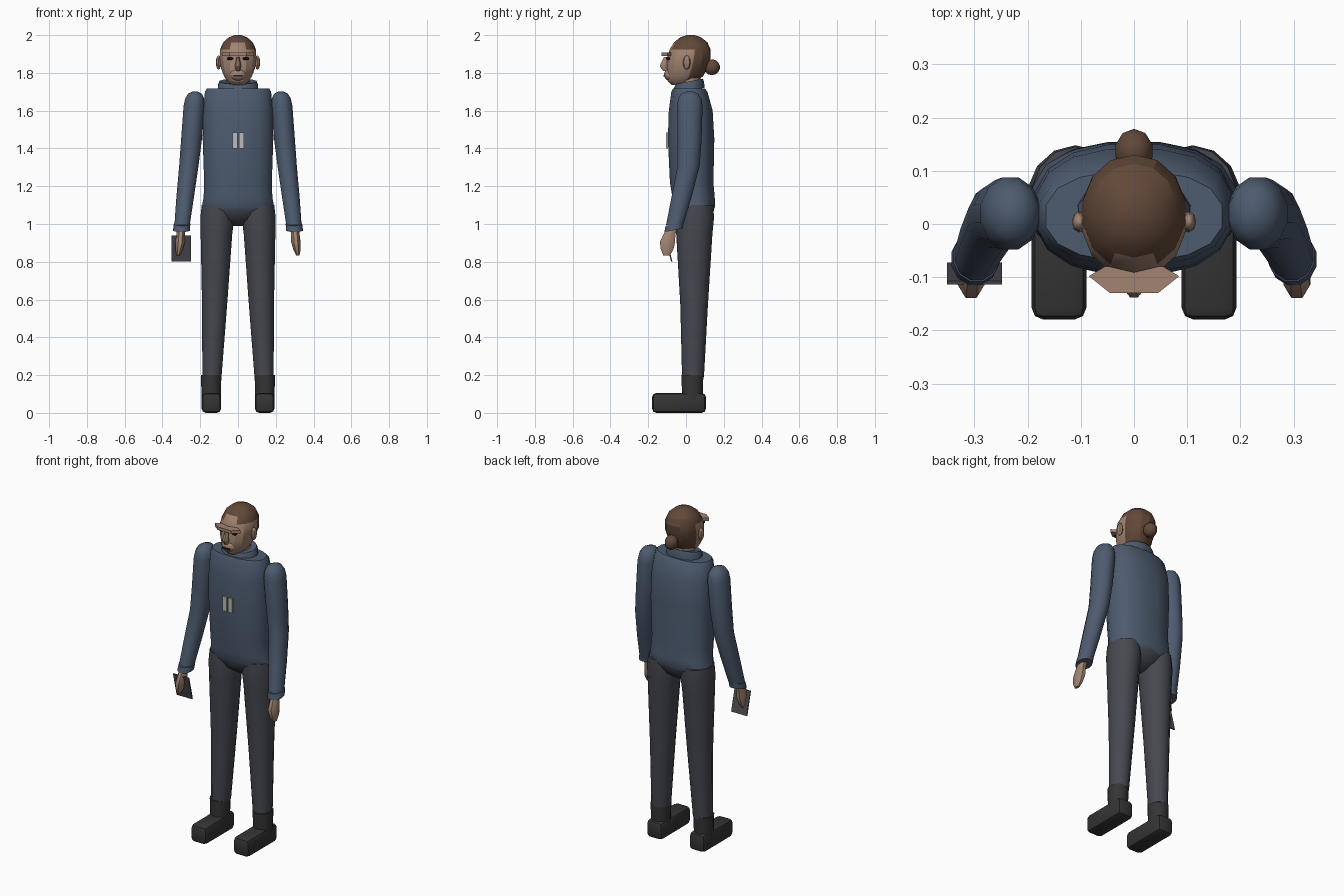
import bpy, bmesh
from math import sin, cos, pi, radians, copysign
from mathutils import Matrix

if "Cube" in bpy.data.objects:
    bpy.data.objects.remove(bpy.data.objects["Cube"])


def material(name, r, g, b):
    m = bpy.data.materials.new(name)
    m.diffuse_color = (r, g, b, 1)
    m.use_nodes = True
    m.node_tree.nodes["Principled BSDF"].inputs["Base Color"].default_value = m.diffuse_color
    return m


JACKET = material("jacket_blue", .075, .105, .16)
TROUSER = material("trouser_grey", .062, .065, .08)
BOOT = material("boot_black", .035, .035, .036)
SKIN = material("skin", .36, .23, .165)
HAIR = material("hair_brown", .12, .065, .04)
DARK = material("dark", .02, .015, .013)
BADGE = material("badge_silver", .5, .5, .48)
SLATE = material("slate_grey", .07, .07, .08)


def finish(name, bm, mat, angle=40):
    bmesh.ops.recalc_face_normals(bm, faces=bm.faces)
    me = bpy.data.meshes.new(name)
    bm.to_mesh(me)
    bm.free()
    ob = bpy.data.objects.new(name, me)
    bpy.context.collection.objects.link(ob)
    me.materials.append(mat)
    bpy.ops.object.select_all(action='DESELECT')
    ob.select_set(True)
    bpy.context.view_layer.objects.active = ob
    if angle:
        bpy.ops.object.shade_smooth_by_angle(angle=radians(angle))
    return ob


def loft(name, rings, mat, n=12, power=1.0, tilt=0.0, side=1, angle=40):
    """Skin horizontal elliptical rings (x, y, z, rx, ry) from top to bottom."""
    bm = bmesh.new()
    loops = []
    for x, y, z, rx, ry in rings:
        loop = []
        for i in range(n):
            a = 2 * pi * (i + .5) / n
            c, s = cos(a), sin(a)
            px = rx * copysign(abs(c) ** power, c)
            py = ry * copysign(abs(s) ** power, s)
            loop.append(bm.verts.new((side * (x + px), y + py, z + tilt * py)))
        loops.append(loop)
    for a, b in zip(loops, loops[1:]):
        for i in range(n):
            j = (i + 1) % n
            bm.faces.new((a[i], a[j], b[j], b[i]))
    bm.faces.new(loops[0])
    bm.faces.new(loops[-1])
    return finish(name, bm, mat, angle)


def box(name, loc, size, mat, rot=0, bevel=0):
    bm = bmesh.new()
    bmesh.ops.create_cube(bm, size=1)
    bmesh.ops.scale(bm, vec=size, verts=bm.verts)
    if bevel:
        bmesh.ops.bevel(bm, geom=bm.edges[:], offset=bevel, segments=2, profile=.5, affect='EDGES')
    bmesh.ops.transform(bm, matrix=Matrix.Translation(loc) @ Matrix.Rotation(rot, 4, 'X'), verts=bm.verts)
    return finish(name, bm, mat, 40 if bevel else 0)


def ball(name, loc, radii, mat, u=10, v=7):
    bm = bmesh.new()
    bmesh.ops.create_uvsphere(bm, u_segments=u, v_segments=v, radius=1)
    bmesh.ops.scale(bm, vec=radii, verts=bm.verts)
    bmesh.ops.translate(bm, vec=loc, verts=bm.verts)
    return finish(name, bm, mat)


def prism(name, outline, z0, z1, mat):
    """Extrude an (x, y) outline upward."""
    bm = bmesh.new()
    f = bm.faces.new([bm.verts.new((x, y, z0)) for x, y in outline])
    top = bmesh.ops.extrude_face_region(bm, geom=[f])['geom']
    bmesh.ops.translate(bm, vec=(0, 0, z1 - z0), verts=[v for v in top if isinstance(v, bmesh.types.BMVert)])
    return finish(name, bm, mat, 0)


# Jacket body, hips and collar
loft("jacket", [(0, .015, 1.718, .168, .085), (0, .018, 1.70, .178, .097),
                (0, .025, 1.60, .188, .118), (0, .027, 1.45, .19, .125),
                (0, .03, 1.22, .182, .117), (0, .04, 1.14, .185, .114),
                (0, .043, 1.09, .195, .113), (0, .043, 1.07, .18, .10)], JACKET, 16, .85)
loft("hips", [(0, .043, 1.11, .18, .108), (0, .043, 1.07, .165, .105),
              (0, .043, 1.025, .11, .08), (0, .043, .99, .035, .03)], TROUSER, 14)
loft("collar", [(0, .018, 1.752, .085, .062), (0, .018, 1.755, .10, .072),
                (0, .016, 1.735, .108, .08), (0, .016, 1.705, .11, .082)], JACKET, 14, 1, .2)
loft("neck", [(0, .02, 1.80, .062, .06), (0, .018, 1.71, .065, .06)], SKIN, 12)
for x in (-.0165, .0195):
    box("chest_badge", (x, -.1, 1.443), (.026, .01, .085), BADGE)

# Head, with the hair area on the crown and back
head = loft("head", [(0, .025, 2.0, .018, .02), (0, .025, 1.988, .05, .055),
                     (0, .025, 1.962, .08, .088), (0, .022, 1.925, .097, .108),
                     (0, .014, 1.875, .10, .115), (0, .004, 1.825, .092, .108),
                     (0, -.006, 1.785, .077, .098), (0, -.018, 1.755, .058, .078),
                     (0, -.03, 1.735, .032, .045)], SKIN, 14, .95, angle=25)
head.data.materials.append(HAIR)
for p in head.data.polygons:
    c = p.center
    if (c.z > 1.935 and c.y > -.065) or (c.y > .02 and c.z > 1.765):
        p.material_index = 1
ball("hair_bun", (0, .137, 1.83), (.037, .043, .042), HAIR)

# Face
prism("brow", [(-.085, -.098), (-.055, -.08), (.055, -.08), (.085, -.098), (.045, -.13), (-.045, -.13)],
      1.89, 1.908, SKIN)
loft("nose", [(0, -.105, 1.885, .008, .012), (0, -.115, 1.855, .014, .018),
              (0, -.118, 1.835, .018, .022), (0, -.108, 1.81, .01, .014)], SKIN, 8)
ball("muzzle", (0, -.085, 1.79), (.045, .032, .032), SKIN)
box("mouth", (0, -.116, 1.785), (.05, .006, .007), DARK)
for s in (-1, 1):
    ball("eye", (s * .042, -.094, 1.876), (.018, .012, .008), DARK, 8, 5)
    ball("ear", (s * .103, .004, 1.855), (.014, .02, .038), SKIN, 8, 6)

# Arms, legs and boots on both sides
for s in (-1, 1):
    loft("sleeve", [(.227, .02, 1.702, .012, .015), (.228, .02, 1.69, .037, .046),
                    (.229, .02, 1.665, .052, .063), (.232, .02, 1.625, .058, .07),
                    (.246, .019, 1.45, .057, .066), (.26, .014, 1.31, .053, .061),
                    (.28, -.024, 1.14, .048, .055), (.296, -.06, .995, .042, .047)],
         JACKET, 12, side=s)
    loft("cuff", [(.296, -.06, 1.0, .045, .05), (.299, -.066, .967, .046, .05)],
         JACKET, 12, tilt=.2, side=s)
    loft("hand", [(.302, -.07, .985, .022, .028), (.304, -.088, .945, .024, .034),
                  (.306, -.098, .905, .027, .044), (.312, -.1, .865, .021, .036),
                  (.317, -.103, .832, .009, .018)], SKIN, 8, side=s)
    loft("trouser_leg", [(.112, .045, 1.10, .082, .10), (.11, .045, 1.03, .092, .103),
                         (.114, .044, .95, .086, .096), (.124, .043, .57, .068, .073),
                         (.138, .037, .19, .052, .058)], TROUSER, 14, side=s)
    loft("boot_shaft", [(.142, .034, .20, .056, .06), (.142, .034, .05, .052, .056)],
         BOOT, 12, side=s)
    box("boot_foot", (s * .141, -.037, .053), (.103, .285, .105), BOOT, bevel=.022)

# Flat tablet held in the right hand
box("tablet", (-.3, -.093, .87), (.103, .007, .142), SLATE, rot=radians(14))
